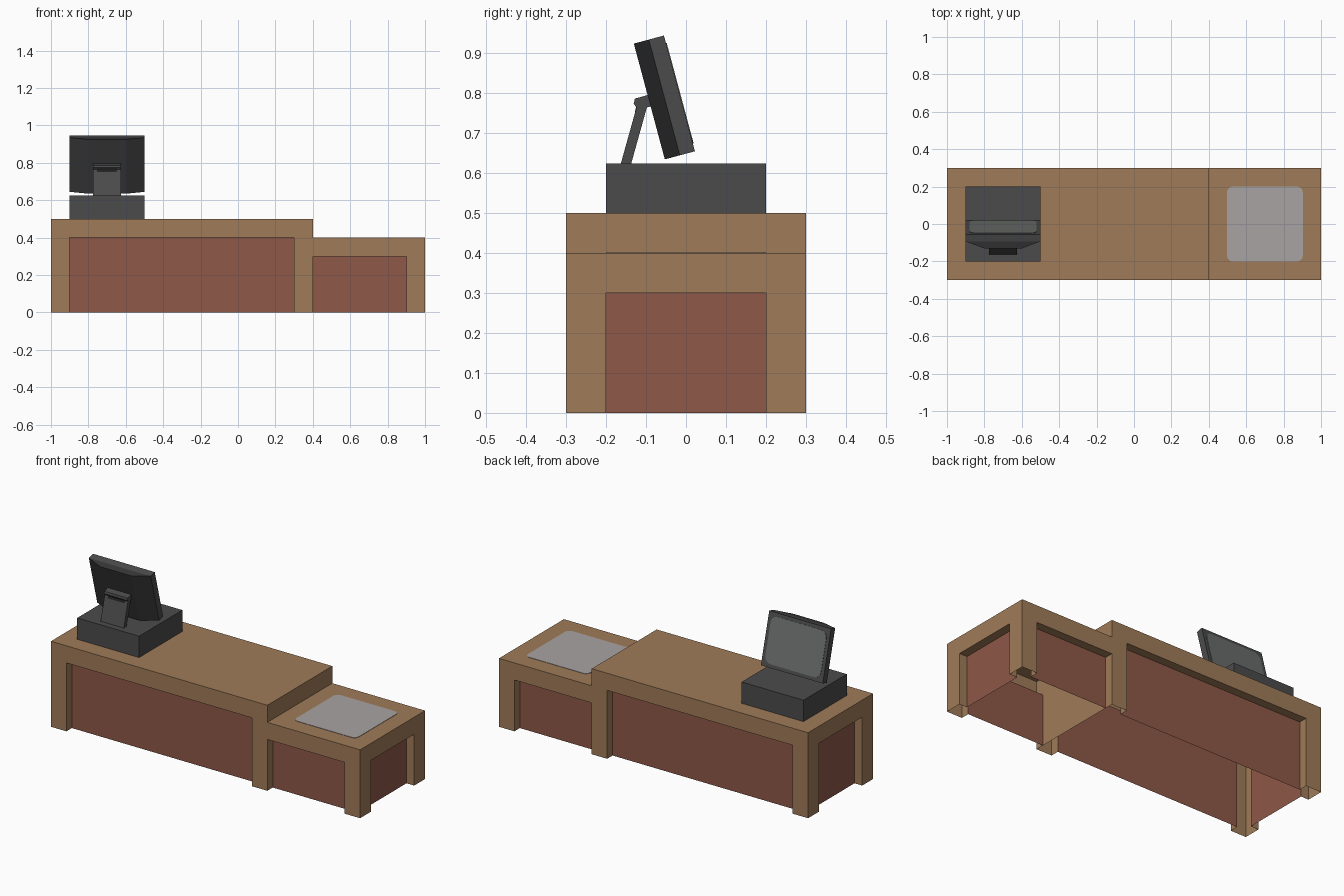
import bpy, bmesh, math
from mathutils import Vector, Matrix

if "Cube" in bpy.data.objects:
    bpy.data.objects.remove(bpy.data.objects["Cube"])


def material(name, r, g, b):
    m = bpy.data.materials.new(name)
    lin = [((c / 255 + 0.055) / 1.055) ** 2.4 for c in (r, g, b)]
    m.diffuse_color = (*lin, 1)
    m.use_nodes = True
    m.node_tree.nodes["Principled BSDF"].inputs["Base Color"].default_value = m.diffuse_color
    return m


WOOD = material("brown wood", 160, 123, 88)
PANEL = material("red panel", 142, 88, 72)
GREY = material("dark grey plastic", 75, 75, 76)
DARK = material("charcoal plastic", 55, 55, 56)
BLACK = material("slot black", 34, 34, 35)
SCREEN = material("screen grey", 106, 110, 107)
GLASS = material("scanner glass", 169, 163, 164)


def add_object(name, bm, *mats):
    me = bpy.data.meshes.new(name)
    bm.to_mesh(me)
    bm.free()
    for m in mats:
        me.materials.append(m)
    ob = bpy.data.objects.new(name, me)
    bpy.context.collection.objects.link(ob)
    return ob


def prism(name, pts, vec, mat, matrix=Matrix()):
    """Extrude a flat outline along a vector."""
    bm = bmesh.new()
    face = bm.faces.new([bm.verts.new(p) for p in pts])
    ext = bmesh.ops.extrude_face_region(bm, geom=[face], use_keep_orig=True)
    moved = [v for v in ext["geom"] if isinstance(v, bmesh.types.BMVert)]
    bmesh.ops.translate(bm, verts=moved, vec=vec)
    bmesh.ops.recalc_face_normals(bm, faces=bm.faces)
    bm.transform(matrix)
    return add_object(name, bm, mat)


def rounded(w, h, r, seg=5):
    """2D rounded rectangle outline centred on the origin."""
    pts = []
    for i, (sx, sy) in enumerate(((1, 1), (-1, 1), (-1, -1), (1, -1))):
        for k in range(seg + 1):
            a = math.pi / 2 * (i + k / seg)
            pts.append((sx * (w / 2 - r) + r * math.cos(a),
                        sy * (h / 2 - r) + r * math.sin(a)))
    return pts


def quad(bm, pts, index=0):
    f = bm.faces.new([bm.verts.new(p) for p in pts])
    f.material_index = index


def wall(bm, a, b, h, m0=0.1, m1=0.1, depth=0.05):
    """Wall from a to b with posts, a lintel and a recessed panel."""
    a, b = Vector(a), Vector(b)
    u = (b - a).normalized()
    n = Vector((-u.y, u.x))  # inward
    L, t = (b - a).length, h - 0.1

    def P(s, d, z):
        q = a + u * s + n * d
        return (q.x, q.y, z)

    s0, s1 = m0, L - m1
    quad(bm, [P(0, 0, t), P(L, 0, t), P(L, 0, h), P(0, 0, h)])
    if m0:
        quad(bm, [P(0, 0, 0), P(s0, 0, 0), P(s0, 0, t), P(0, 0, t)])
        quad(bm, [P(s0, 0, 0), P(s0, depth, 0), P(s0, depth, t), P(s0, 0, t)])
    if m1:
        quad(bm, [P(s1, 0, 0), P(L, 0, 0), P(L, 0, t), P(s1, 0, t)])
        quad(bm, [P(s1, depth, 0), P(s1, 0, 0), P(s1, 0, t), P(s1, depth, t)])
    quad(bm, [P(s0, 0, t), P(s0, depth, t), P(s1, depth, t), P(s1, 0, t)])
    quad(bm, [P(s0, depth, 0), P(s1, depth, 0), P(s1, depth, t), P(s0, depth, t)], 1)


def top(bm, x0, x1, h):
    quad(bm, [(x0, -0.3, h), (x1, -0.3, h), (x1, 0.3, h), (x0, 0.3, h)])


# Tall counter: hollow shell, plain on the side that meets the low counter
bm = bmesh.new()
wall(bm, (-1, -0.3), (0.4, -0.3), 0.5)
wall(bm, (0.4, 0.3), (-1, 0.3), 0.5)
# end panel is lower in line with the other end
wall(bm, (-1, 0.3), (-1, -0.3), 0.5)
quad(bm, [(0.4, -0.3, 0), (0.4, 0.3, 0), (0.4, 0.3, 0.5), (0.4, -0.3, 0.5)])
top(bm, -1, 0.4, 0.5)
bmesh.ops.remove_doubles(bm, verts=bm.verts, dist=1e-5)
add_object("tall_counter", bm, WOOD, PANEL)

# Low counter: open towards the tall counter
bm = bmesh.new()
wall(bm, (0.4, -0.3), (1, -0.3), 0.4, m0=0)
wall(bm, (1, -0.3), (1, 0.3), 0.4)
wall(bm, (1, 0.3), (0.4, 0.3), 0.4, m1=0)
top(bm, 0.4, 1, 0.4)
bmesh.ops.remove_doubles(bm, verts=bm.verts, dist=1e-5)
add_object("low_counter", bm, WOOD, PANEL)

# Scanner plate set in the low counter
prism("scanner_plate", [(0.7 + x, y, 0.4) for x, y in rounded(0.405, 0.4, 0.03)],
      (0, 0, 0.002), GLASS)

# Register base
prism("register_base", [(-0.9, -0.2, 0.5), (-0.5, -0.2, 0.5), (-0.5, 0.2, 0.5), (-0.9, 0.2, 0.5)],
      (0, 0, 0.125), GREY)

# Monitor stand: side profile extruded across
side = [(-0.163, 0.625), (-0.137, 0.625), (-0.098, 0.765), (-0.085, 0.768),
        (-0.092, 0.797), (-0.128, 0.787), (-0.131, 0.774), (-0.124, 0.765)]
prism("monitor_stand", [(-0.775, y, z) for y, z in side], (0.15, 0, 0), GREY)

# Dark slot near the top of the stand
slot = [(-0.1285, 0.752), (-0.1245, 0.767), (-0.122, 0.766), (-0.126, 0.751)]
prism("stand_slot", [(-0.753, y, z) for y, z in slot], (0.106, 0, 0), BLACK)

# Monitor, leaning back 15 degrees, screen towards +y
tilt = Matrix.Translation((-0.7, -0.0165, 0.80)) @ Matrix.Rotation(math.radians(15), 4, "X")
prism("monitor_frame", [(-0.2, -0.039, -0.15), (0.2, -0.039, -0.15), (0.2, 0, -0.15), (-0.2, 0, -0.15)],
      (0, 0, 0.3), GREY, tilt)
prism("monitor_back", [(-0.2, -0.039, -0.15), (0.2, -0.039, -0.15), (0.1, -0.078, -0.15), (-0.1, -0.078, -0.15)],
      (0, 0, 0.3), DARK, tilt)
prism("monitor_screen", [(x, 0, z) for x, z in rounded(0.36, 0.26, 0.04)],
      (0, 0.002, 0), SCREEN, tilt)
